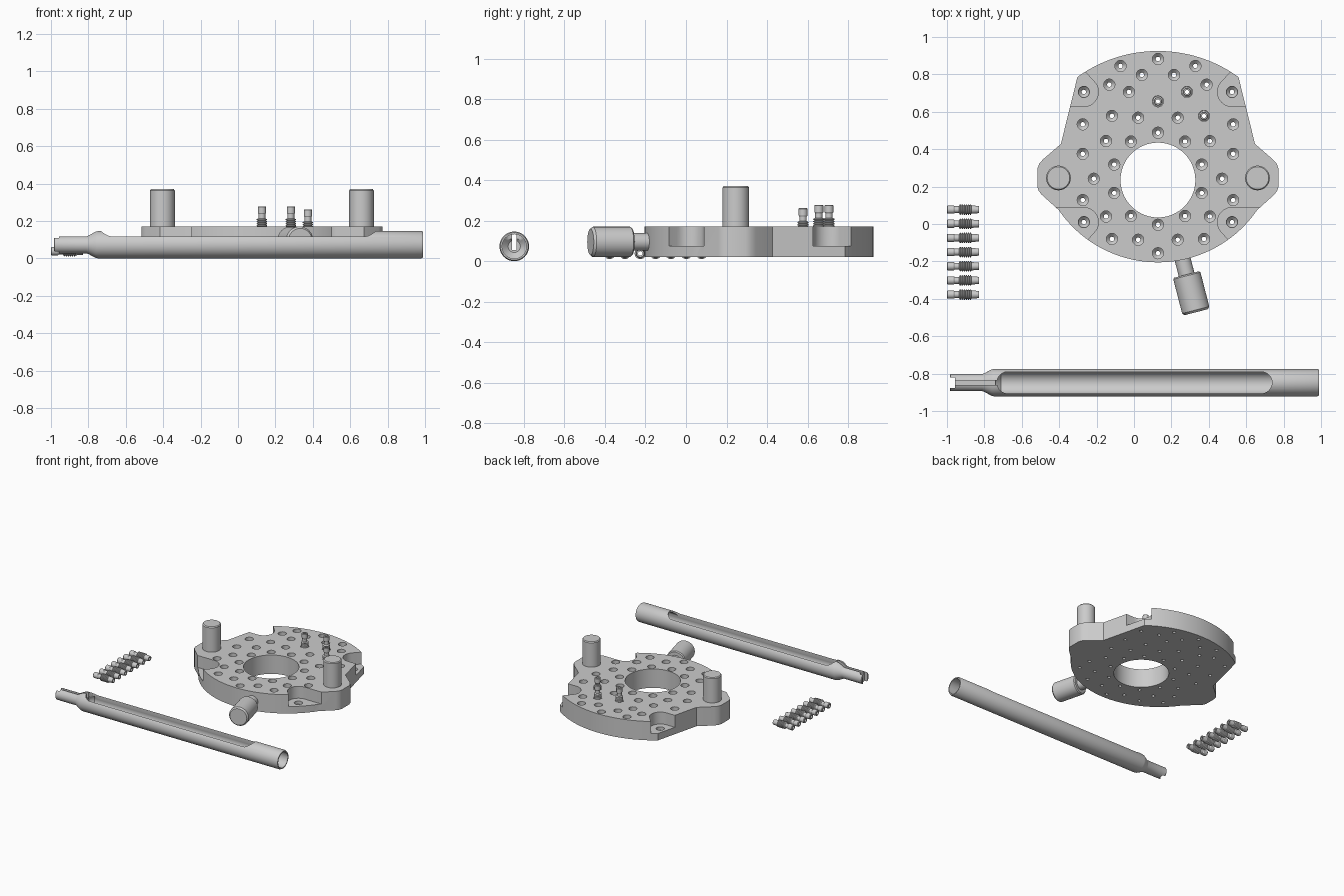
import bpy, bmesh, math
from mathutils import Vector, Matrix

if "Cube" in bpy.data.objects:
    bpy.data.objects.remove(bpy.data.objects["Cube"])

CX, CY = 0.128, 0.235            # centre of the drilled plate
Z0, Z1 = 0.02, 0.17              # plate bottom and top


def finish(bm, name):
    bmesh.ops.recalc_face_normals(bm, faces=bm.faces)
    me = bpy.data.meshes.new(name)
    bm.to_mesh(me)
    bm.free()
    ob = bpy.data.objects.new(name, me)
    bpy.context.collection.objects.link(ob)
    return ob


def add_lathe(bm, prof, mat, n=32, closed=False):
    """Revolve (radius, z) points around z, then place with mat."""
    rings = [[bm.verts.new(mat @ Vector((r * math.cos(2 * math.pi * i / n),
                                         r * math.sin(2 * math.pi * i / n), z)))
              for i in range(n)] for r, z in prof]
    pairs = list(zip(rings, rings[1:]))
    if closed:
        pairs.append((rings[-1], rings[0]))
    for a, b in pairs:
        for i in range(n):
            j = (i + 1) % n
            bm.faces.new((a[i], a[j], b[j], b[i]))
    bmesh.ops.remove_doubles(bm, verts=bm.verts, dist=1e-5)


def lathe(name, prof, mat, n=32, closed=False):
    bm = bmesh.new()
    add_lathe(bm, prof, mat, n, closed)
    return finish(bm, name)


def prism(name, pts, z0, z1):
    bm = bmesh.new()
    f = bm.faces.new([bm.verts.new((x, y, z0)) for x, y in pts])
    g = bmesh.ops.extrude_face_region(bm, geom=[f])
    top = [v for v in g["geom"] if isinstance(v, bmesh.types.BMVert)]
    bmesh.ops.translate(bm, vec=(0, 0, z1 - z0), verts=top)
    return finish(bm, name)


def box(name, x0, x1, y0, y1, z0, z1):
    return prism(name, [(x0, y0), (x1, y0), (x1, y1), (x0, y1)], z0, z1)


def arc(cx, cy, r, a0, a1, n):
    return [(cx + r * math.cos(math.radians(a0 + (a1 - a0) * i / n)),
             cy + r * math.sin(math.radians(a0 + (a1 - a0) * i / n))) for i in range(n + 1)]


def cut(ob, cutter):
    m = ob.modifiers.new("cut", 'BOOLEAN')
    m.operation, m.solver, m.object = 'DIFFERENCE', 'EXACT', cutter
    bpy.context.view_layer.objects.active = ob
    bpy.ops.object.modifier_apply(modifier=m.name)
    bpy.data.objects.remove(cutter, do_unlink=True)


T = Matrix.Translation

# plate: half outline (relative to its centre line), mirrored
half = arc(0, 0.189, 0.736, 90, 54.2, 14)
half += [(0.519, 0.428), (0.615, 0.345), (0.635, 0.322), (0.645, 0.295), (0.645, 0.2),
         (0.638, 0.178), (0.622, 0.157)]
half += arc(0, 0.438, 0.643, -34.4, -90, 18)
outline = [(CX + x, y) for x, y in half] + [(CX - x, y) for x, y in half[-2:0:-1]]
plate = prism("drilled_plate", outline, Z0, Z1)

# four corner pockets, open outwards
for sx in (-1, 1):
    for py, sy in ((0.706, 1), (0.01, -1)):
        bm = bmesh.new()
        for ox, oy in ((0, 0), (0.35, 0), (0.22, 0.24)):
            for x, y in arc(ox, oy, 0.078, 0, 345, 23):
                for z in (0.075, 0.3):
                    bm.verts.new((CX + sx * (0.396 + x), py + sy * y, z))
        h = bmesh.ops.convex_hull(bm, input=bm.verts)
        bmesh.ops.delete(bm, geom=[v for v in bm.verts if not v.link_faces], context='VERTS')
        cut(plate, finish(bm, "pocket_cutter"))

# centre opening and all stepped holes
holes = [(CX, y, Z1) for y in (0.882, 0.656, -0.156)]
for hx, hy in ((0.2, 0.845), (0.086, 0.797), (0.26, 0.745), (0.155, 0.706), (0.246, 0.578),
               (0.402, 0.533), (0.402, 0.375), (0.402, 0.128), (0.246, -0.08)):
    holes += [(CX + s * hx, hy, Z1) for s in (-1, 1)]
for r, a0 in ((0.246, 90), (0.343, 72)):
    for x, y in arc(CX, 0.242, r, a0, a0 + 324, 9):
        holes.append((x, y, Z1))
holes += [(CX + s * 0.396, y, 0.075) for s in (-1, 1) for y in (0.706, 0.01)]
bm = bmesh.new()
add_lathe(bm, [(0, -0.1), (0.2, -0.1), (0.2, 0.4), (0, 0.4)], T((CX, CY, 0)), 72)
for x, y, top in holes:
    d = 0.07 if top > 0.1 else 0.025
    add_lathe(bm, [(0, -0.1), (0.012, -0.1), (0.012, top - d - 0.018), (0.03, top - d),
                   (0.03, top + 0.03), (0, top + 0.03)], T((x, y, 0)), 20)
cut(plate, finish(bm, "hole_cutter"))

# two posts
for side, s in (("left", -1), ("right", 1)):
    lathe(side + "_post", [(0, 0.15), (0.066, 0.15), (0.066, 0.363), (0.06, 0.37), (0, 0.37)],
          T((CX + s * 0.532, 0.246, 0)), 40)

# side knob with stem
d = Vector((0.25, -0.97, 0)).normalized()
rot = d.to_track_quat('Z', 'Y').to_matrix().to_4x4()
lathe("side_knob", [(0, -0.12), (0.043, -0.12), (0.043, 0), (0.068, 0), (0.075, 0.007),
                    (0.075, 0.196), (0.065, 0.208), (0, 0.208)], T((0.281, -0.27, 0.095)) @ rot, 40)

# threaded hollow pins: profile runs from the head (0) to the tip (0.17)
pin = [(0.011, 0), (0.019, 0), (0.022, 0.004), (0.022, 0.036), (0.018, 0.042), (0.018, 0.064)]
for i in range(6):
    z = 0.066 + i * 0.011
    pin += [(0.022, z), (0.028, z + 0.003), (0.028, z + 0.007), (0.022, z + 0.01)]
pin += [(0.022, 0.135), (0.019, 0.17), (0.011, 0.17)]
for i in range(7):
    lathe(f"loose_pin_{i + 1}", pin,
          T((-1, 0.077 - i * 0.0757, 0.038)) @ Matrix.Rotation(math.pi / 2, 4, 'Y'), 24, True)
for i, (x, y, z) in enumerate(((CX, 0.656, 0.278), (CX + 0.155, 0.706, 0.278),
                               (CX + 0.246, 0.578, 0.262))):
    lathe(f"fitted_pin_{i + 1}", pin, T((x, y, z)) @ Matrix.Rotation(math.pi, 4, 'X'), 24, True)

# tool tube: turned body along x, with a blind bore from the right end
TY, TZ, R = -0.848, 0.073, 0.073
tube = lathe("tool_tube", [(0, -0.985), (0.042, -0.985), (0.046, -0.981), (0.046, -0.81),
                           (0.05, -0.8), (0.07, -0.762), (R, -0.75), (R, 0.98), (0.068, 0.99),
                           (0.06, 0.99), (0.06, -0.71), (0.03, -0.74), (0, -0.74)],
             T((0, TY, TZ)) @ Matrix.Rotation(math.pi / 2, 4, 'Y'), 64)
# long window in the upper half
w = 0.058
cut(tube, prism("window_cutter", arc(0.68, TY, w, -90, 90, 16) + arc(-0.675, TY, w, 90, 270, 16),
                TZ, 0.3))
# slot along the tip and notch through its end
cut(tube, box("slot_cutter", -1.1, -0.7, TY - 0.012, TY + 0.012, 0.055, 0.3))
cut(tube, box("notch_cutter", -1.1, -0.957, TY - 0.028, TY + 0.028, -0.1, 0.3))

# smooth round surfaces, keep edges crisp
bpy.ops.object.select_all(action='SELECT')
bpy.context.view_layer.objects.active = plate
bpy.ops.object.shade_smooth_by_angle(angle=math.radians(30))
